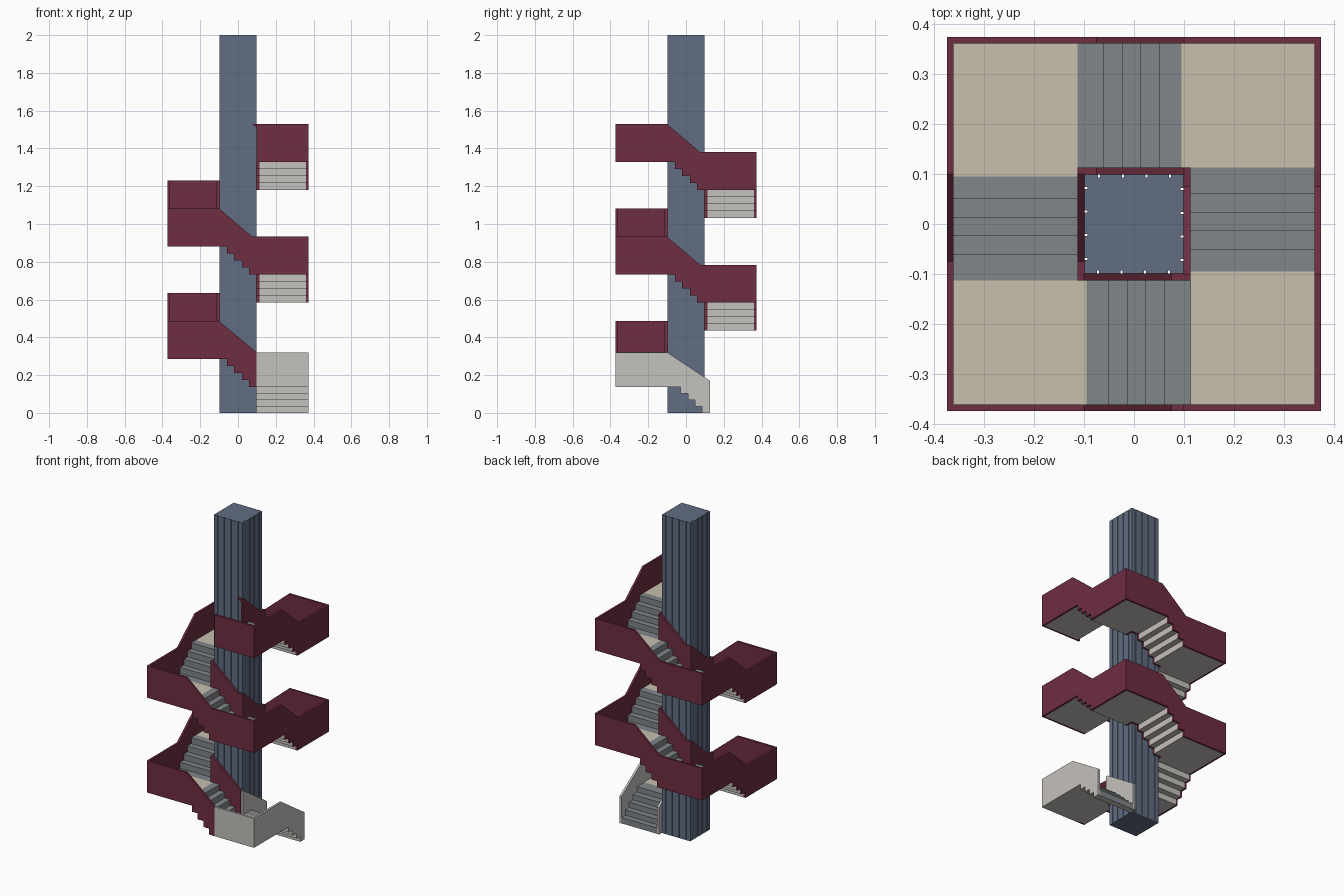
import bpy, bmesh

if "Cube" in bpy.data.objects:
    bpy.data.objects.remove(bpy.data.objects["Cube"])

def material(name, rgb):
    m = bpy.data.materials.new(name)
    m.diffuse_color = (*rgb, 1)
    m.use_nodes = True
    m.node_tree.nodes["Principled BSDF"].inputs["Base Color"].default_value = m.diffuse_color
    return m

MAROON = material("maroon", (0.156, 0.026, 0.053))
BLUE = material("blue_grey", (0.120, 0.153, 0.226))
LIGHT = material("light_concrete", (0.56, 0.54, 0.51))
SLATE = material("slate_tread", (0.216, 0.238, 0.250))
BEIGE = material("beige_floor", (0.58, 0.53, 0.42))

COL, IN, OUT, EDGE = 0.099, 0.113, 0.36, 0.373   # distances from the axis
SLAB, RAIL = 0.037, 0.20                         # slab thickness, parapet height

def to_world(side, s, r, z):
    """s = along the flight, r = outward; side 0 is +x, then clockwise."""
    x, y = r, -s
    for _ in range(side % 4):
        x, y = y, -x
    return (x, y, z)

def prism(name, side, profile, r0, r1, mats, rule=None):
    """Extrude an (s, z) profile from r0 to r1 on one side of the tower."""
    bm = bmesh.new()
    a = [bm.verts.new(to_world(side, s, r0, z)) for s, z in profile]
    b = [bm.verts.new(to_world(side, s, r1, z)) for s, z in profile]
    n = len(profile)
    bm.faces.new(a)
    bm.faces.new(b)
    for i in range(n):
        bm.faces.new((a[i], a[(i + 1) % n], b[(i + 1) % n], b[i]))
    bmesh.ops.recalc_face_normals(bm, faces=bm.faces)
    bm.normal_update()
    if rule:
        for f in bm.faces:
            f.material_index = rule(f.normal)
    me = bpy.data.meshes.new(name)
    bm.to_mesh(me)
    bm.free()
    for m in mats:
        me.materials.append(m)
    ob = bpy.data.objects.new(name, me)
    bpy.context.collection.objects.link(ob)
    return ob

def zigzag(start, end, bounds, z, rise):
    """Stepped line from start to end, rising at every bound."""
    pts = [(start, z)]
    for s in bounds:
        pts += [(s, z), (s, z + rise)]
        z += rise
    return pts + [(end, z)]

def rect(s0, s1, z0, z1):
    return [(s0, z0), (s1, z0), (s1, z1), (s0, z1)]

# central column with narrow vertical grooves on each face
outline = []
for side in range(4):
    outline.append(to_world(side, -COL, COL, 0))
    for g in (-0.07, -0.022, 0.025, 0.072):
        for s, r in ((-0.002, COL), (-0.002, COL - 0.006),
                     (0.002, COL - 0.006), (0.002, COL)):
            outline.append(to_world(side, g + s, r, 0))
bm = bmesh.new()
base = bm.faces.new([bm.verts.new(p) for p in outline])
top = bmesh.ops.extrude_face_region(bm, geom=[base], use_keep_orig=True)["geom"]
bmesh.ops.translate(bm, vec=(0, 0, 2),
                    verts=[v for v in top if isinstance(v, bmesh.types.BMVert)])
bmesh.ops.recalc_face_normals(bm, faces=bm.faces)
me = bpy.data.meshes.new("column")
bm.to_mesh(me)
bm.free()
me.materials.append(BLUE)
bpy.context.collection.objects.link(bpy.data.objects.new("column", me))

# nine flights winding clockwise up the column
FLIGHTS = 9
z0 = 0.0
for i in range(FLIGHTS):
    first, last = i == 0, i == FLIGHTS - 1
    z1 = 0.137 if first else z0 + 0.149
    rise = (z1 - z0) / 4
    under = [-0.085, -0.048, -0.011, 0.030] if first else [-0.058, -0.020, 0.020, 0.058]
    nose = [-0.088, -0.051, -0.014, 0.026] if first else [-0.061, -0.024, 0.013, 0.050]
    start = -0.125 if first else -IN
    rail = LIGHT if first else MAROON
    tag = f"{i + 1}"

    # steps: slate on treads and risers, concrete below
    ahead = to_world(i, 1, 0, 0)
    def step_rule(n, d=ahead):
        return 1 if n.z > 0.5 or n.x * d[0] + n.y * d[1] < -0.5 else 0
    lower = zigzag(start, 0.095, under, z0, rise)
    upper = zigzag(start, 0.095, nose, z0 + SLAB, rise)
    prism("steps_" + tag, i, lower + upper[::-1], IN, OUT, [LIGHT, SLATE], step_rule)

    # corner landing with beige floor
    prism("landing_" + tag, i, rect(0.095, OUT, z1, z1 + SLAB), IN, OUT,
          [LIGHT, BEIGE], lambda n: 1 if n.z > 0.5 else 0)

    # outer and inner parapets share the slope and the stepped lower edge
    for name, a, b, r0, r1 in (("outer_parapet_", -OUT, EDGE, OUT, EDGE),
                               ("inner_parapet_", -COL, IN, COL, IN)):
        if first:
            a = -0.127
            crest = [(b, 0.321), (0.10, 0.321), (a, 0.17)]
        elif i == 1:
            a = -0.098
            crest = [(b, z1 + RAIL), (0.10, z1 + RAIL), (a, 0.321)]
        else:
            crest = [(b, z1 + RAIL), (0.10, z1 + RAIL),
                     (-0.075, z0 + RAIL), (a, z0 + RAIL)]
        prism(name + tag, i, zigzag(a, b, under, z0, rise) + crest, r0, r1, [rail])

    # closing parapet on the far side of the first and last landings
    if first or last:
        height = 0.321 if first else z1 + RAIL
        prism("landing_parapet_" + tag, i + 1, rect(-OUT, -0.098, z1, height),
              OUT, EDGE, [rail])
    if last:
        prism("inner_parapet_tip", i + 1,
              [(-COL, z1 + RAIL), (-0.075, z1 + RAIL), (-COL, z1 + RAIL - 0.02)],
              COL, IN, [MAROON])
    z0 = z1
